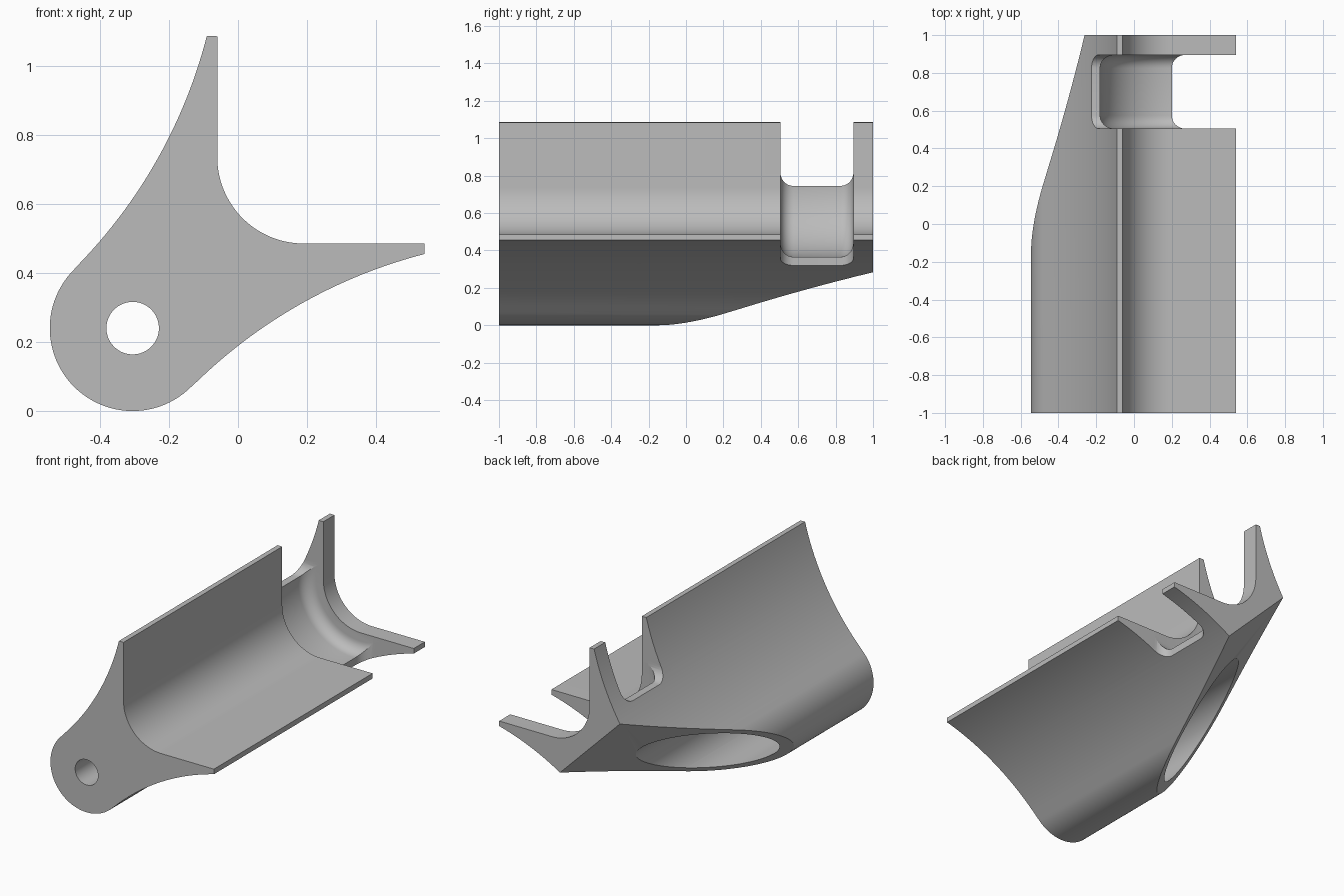
import bpy, bmesh
from math import sin, cos, radians, pi
from mathutils import Matrix, Vector

old = bpy.data.objects.get("Cube")
if old:
    bpy.data.objects.remove(old, do_unlink=True)

grey = bpy.data.materials.new("plain_grey")
grey.use_nodes = True
colour = (0.5, 0.5, 0.5, 1)
grey.diffuse_color = colour
grey.node_tree.nodes["Principled BSDF"].inputs["Base Color"].default_value = colour

PIN = (-0.305, 0.24)      # pin hole centre in x, z
CRADLE = (0.19, 0.735)    # centre of the inner rounded corner
AXIS = 0.545              # the section is symmetric about z = x + AXIS
NOTCH_Y, NOTCH_W, ROUND = 0.70, 0.39, 0.07


def arc(centre, r, a0, a1, n):
    angles = [radians(a0 + (a1 - a0) * i / n) for i in range(n + 1)]
    return [(centre[0] + r * cos(a), centre[1] + r * sin(a)) for a in angles]


def finish(name, bm):
    bmesh.ops.recalc_face_normals(bm, faces=bm.faces[:])
    mesh = bpy.data.meshes.new(name)
    bm.to_mesh(mesh)
    bm.free()
    mesh.materials.append(grey)
    obj = bpy.data.objects.new(name, mesh)
    bpy.context.collection.objects.link(obj)
    return obj


def cylinder(name, centre, r, y0, y1, rounding=0):
    bm = bmesh.new()
    place = Matrix.Translation((centre[0], (y0 + y1) / 2, centre[1])) @ Matrix.Rotation(pi / 2, 4, 'X')
    bmesh.ops.create_cone(bm, cap_ends=True, segments=96, radius1=r, radius2=r,
                          depth=y1 - y0, matrix=place)
    if rounding:
        rims = [e for e in bm.edges if abs(e.verts[0].co.y - e.verts[1].co.y) < 1e-4]
        bmesh.ops.bevel(bm, geom=rims, offset=rounding, segments=8, profile=0.5, affect='EDGES')
    return finish(name, bm)


def rounded_box(name, x0, x1, z0, z1):
    bm = bmesh.new()
    size = Matrix.Diagonal((x1 - x0, NOTCH_W, z1 - z0, 1))
    place = Matrix.Translation(((x0 + x1) / 2, NOTCH_Y, (z0 + z1) / 2))
    bmesh.ops.create_cube(bm, size=1, matrix=place @ size)
    along = 2 if z1 - z0 > x1 - x0 else 0
    edges = [e for e in bm.edges
             if abs(e.verts[0].co[along] - e.verts[1].co[along]) > 0.1]
    bmesh.ops.bevel(bm, geom=edges, offset=ROUND, segments=8, profile=0.5, affect='EDGES')
    return finish(name, bm)


# Cross-section: rounded pin end, hollow flank, thin wing tip, inner corner
half = arc(PIN, 0.24, 225, 135, 24)
half += arc((-1.517, 1.452), 1.473, -45, -14.4, 28)[1:]
half += [(-0.06, 1.085)]
half += arc(CRADLE, 0.25, 180, 225, 16)
section = half + [(z - AXIS, x + AXIS) for x, z in reversed(half[1:-1])]

# Bracket body, extruded along y
bm = bmesh.new()
face = bm.faces.new([bm.verts.new((x, -1, z)) for x, z in section])
grown = bmesh.ops.extrude_face_region(bm, geom=[face])
bmesh.ops.translate(bm, vec=(0, 2, 0),
                    verts=[v for v in grown["geom"] if isinstance(v, bmesh.types.BMVert)])
bmesh.ops.recalc_face_normals(bm, faces=bm.faces[:])

# Sloping cut under the back end
cut = bmesh.ops.bisect_plane(bm, geom=bm.verts[:] + bm.edges[:] + bm.faces[:],
                             plane_co=Vector((-0.21, 0, 0)), plane_no=Vector((1, -0.63, 1)),
                             clear_inner=True)
bmesh.ops.holes_fill(bm, edges=[e for e in bm.edges if e.is_boundary], sides=0)
body = finish("cradle_bracket", bm)

# Pin hole, wide rear bore, and the rounded notch across both wings
y0, y1 = NOTCH_Y - NOTCH_W / 2, NOTCH_Y + NOTCH_W / 2
cutters = [
    cylinder("pin_hole_cutter", PIN, 0.076, -1.2, 1.2),
    cylinder("rear_bore_cutter", PIN, 0.2, -0.7, 1.3),
    cylinder("notch_round_cutter", CRADLE, 0.37, y0, y1, ROUND),
    rounded_box("notch_side_cutter", 0.2, 0.9, -0.4, 1.4),
    rounded_box("notch_top_cutter", -0.9, 0.9, 0.745, 1.4),
]
bpy.context.view_layer.objects.active = body
body.select_set(True)
for cutter in cutters:
    mod = body.modifiers.new(cutter.name, 'BOOLEAN')
    mod.operation = 'DIFFERENCE'
    mod.solver = 'EXACT'
    mod.object = cutter
    bpy.ops.object.modifier_apply(modifier=mod.name)
for cutter in cutters:
    bpy.data.objects.remove(cutter, do_unlink=True)

bpy.ops.object.select_all(action='DESELECT')
body.select_set(True)
bpy.ops.object.shade_smooth_by_angle(angle=radians(25))
